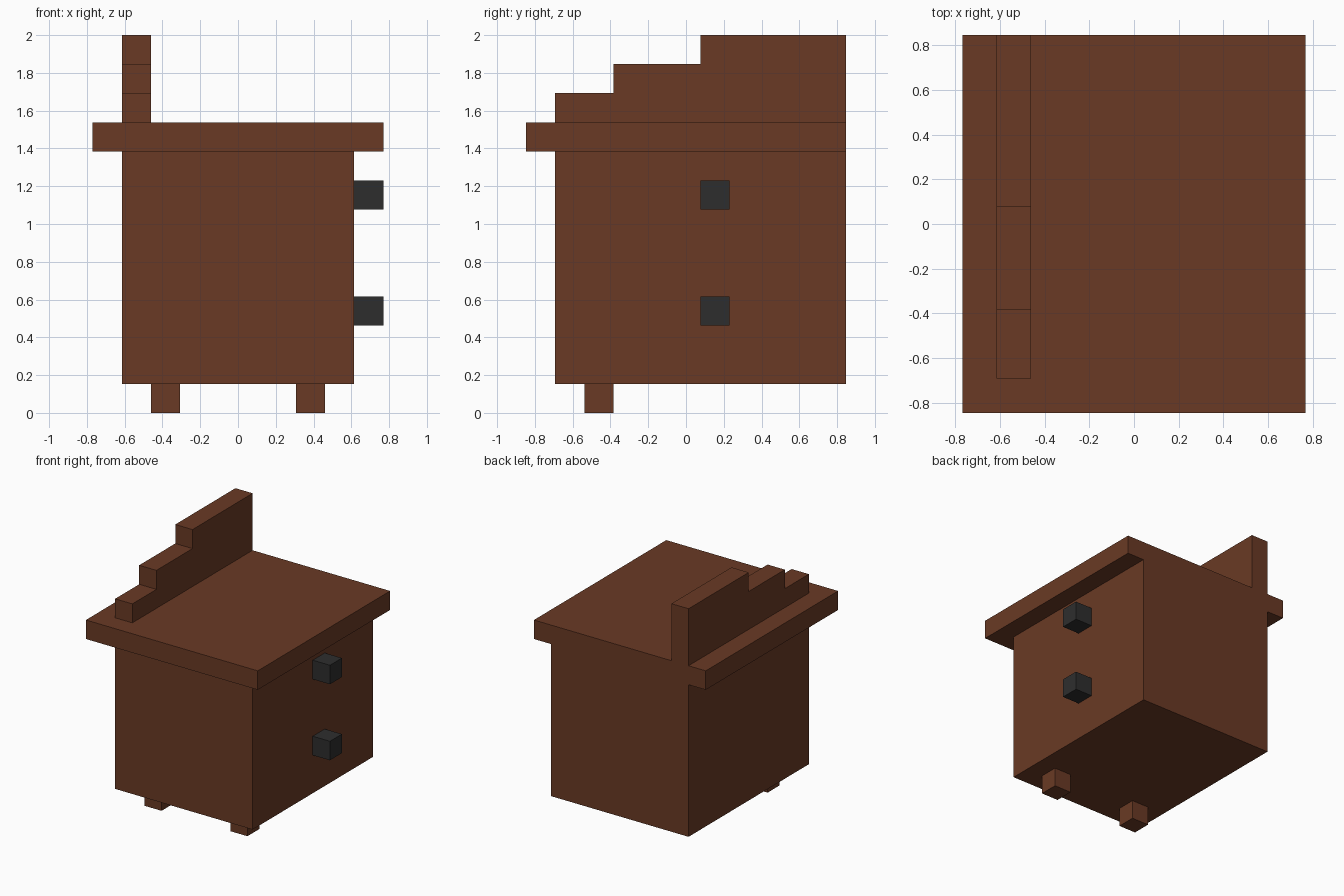
import bpy
import bmesh

cube = bpy.data.objects.get("Cube")
if cube:
    bpy.data.objects.remove(cube, do_unlink=True)

U = 2 / 13  # one block of the model's grid


def material(name, color):
    mat = bpy.data.materials.new(name)
    mat.use_nodes = True
    mat.diffuse_color = color
    bsdf = next(n for n in mat.node_tree.nodes if n.type == 'BSDF_PRINCIPLED')
    bsdf.inputs["Base Color"].default_value = color
    return mat


def prism(name, profile, x0, x1, mat):
    """Extrude a (y, z) outline along x, all in grid blocks."""
    bm = bmesh.new()
    face = bm.faces.new([bm.verts.new((x0 * U, y * U, z * U)) for y, z in profile])
    ext = bmesh.ops.extrude_face_region(bm, geom=[face])
    verts = [v for v in ext["geom"] if isinstance(v, bmesh.types.BMVert)]
    bmesh.ops.translate(bm, vec=((x1 - x0) * U, 0, 0), verts=verts)
    bmesh.ops.recalc_face_normals(bm, faces=bm.faces)
    mesh = bpy.data.meshes.new(name)
    bm.to_mesh(mesh)
    bm.free()
    mesh.materials.append(mat)
    obj = bpy.data.objects.new(name, mesh)
    bpy.context.collection.objects.link(obj)
    return obj


def box(name, x, y, z, mat):
    profile = [(y[0], z[0]), (y[1], z[0]), (y[1], z[1]), (y[0], z[1])]
    return prism(name, profile, x[0], x[1], mat)


wood = material("brown wood", (0.144, 0.042, 0.018, 1))
dark = material("dark grey", (0.027, 0.027, 0.027, 1))

# Cabinet and overhanging top
box("cabinet_body", (-4, 4), (-4.5, 5.5), (1, 9), wood)
box("table_top", (-5, 5), (-5.5, 5.5), (9, 10), wood)

# Stepped panel standing on the top
steps = [(-4.5, 10), (5.5, 10), (5.5, 13), (0.5, 13),
         (0.5, 12), (-2.5, 12), (-2.5, 11), (-4.5, 11)]
prism("stepped_panel", steps, -4, -3, wood)

# Front legs
for side, x in (("right", -3), ("left", 2)):
    box(f"front_leg_{side}", (x, x + 1), (-3.5, -2.5), (0, 1), wood)

# Drawer knobs
for level, z in (("lower", 3), ("upper", 7)):
    box(f"drawer_knob_{level}", (4, 5), (0.5, 1.5), (z, z + 1), dark)
